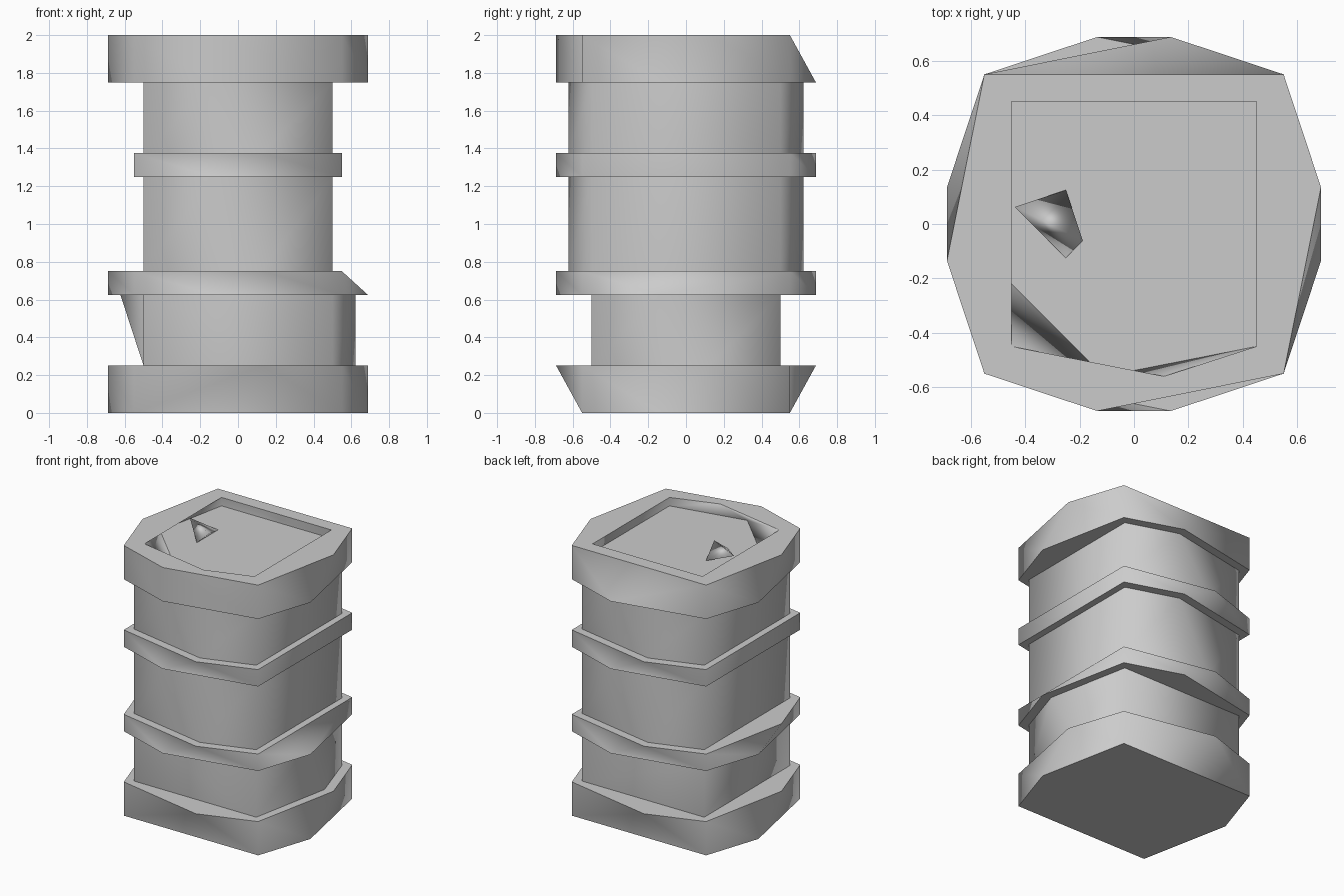
import bpy, bmesh

if "Cube" in bpy.data.objects:
    bpy.data.objects.remove(bpy.data.objects["Cube"])

def loop(z, half, bulge, off, signs):
    """Square loop whose sides (front, right, back, left) may carry one bulge point."""
    pts, dx, dy = [], 1, 0
    for s in signs:
        nx, ny = dy, -dx                       # outward normal of this side
        pts.append(((nx - dx) * half, (ny - dy) * half, z))
        if s:
            pts.append((nx * bulge + dx * off * s, ny * bulge + dy * off * s, z))
        dx, dy = -dy, dx
    return pts

def hull(bm, pts):
    verts = [bm.verts.new(p) for p in pts]
    res = bmesh.ops.convex_hull(bm, input=verts, use_existing_faces=False)
    faces = [g for g in res['geom'] if isinstance(g, bmesh.types.BMFace)]
    bmesh.ops.recalc_face_normals(bm, faces=faces)
    return faces

def finish(bm, name):
    bm.normal_update()
    bmesh.ops.dissolve_limit(bm, angle_limit=0.005, verts=bm.verts[:], edges=bm.edges[:])
    bm.normal_update()
    for f in bm.faces:
        f.smooth = True
    for e in bm.edges:
        flat = [abs(f.normal.z) > 0.99 for f in e.link_faces]
        e.smooth = not (any(flat) and not all(flat))
    me = bpy.data.meshes.new(name)
    bm.to_mesh(me)
    bm.free()
    ob = bpy.data.objects.new(name, me)
    bpy.context.collection.objects.link(ob)

WIDE, BODY = (0.55, 0.6875, 0.135), (0.5, 0.6225, 0.123)

# stave sections and hoops: name, size, bottom z + bulges, top z + bulges
sections = [
    ("base_band", WIDE, 0.0, (0, -1, 0, -1), 0.25, (1, 1, 1, 1)),
    ("lower_staves", BODY, 0.25, (0, 1, 0, 0), 0.625, (0, -1, 0, -1)),
    ("lower_hoop", WIDE, 0.625, (-1, -1, -1, -1), 0.75, (1, 0, 1, 1)),
    ("middle_staves", BODY, 0.75, (1, 0, 1, 0), 1.25, (-1, 0, -1, 0)),
    ("upper_hoop", WIDE, 1.25, (-1, 0, -1, 0), 1.375, (1, 0, 1, 0)),
    ("upper_staves", BODY, 1.375, (1, 0, 1, 0), 1.75, (-1, 0, -1, 0)),
]
for name, size, z0, s0, z1, s1 in sections:
    bm = bmesh.new()
    hull(bm, loop(z0, *size, s0) + loop(z1, *size, s1))
    finish(bm, name)

# top band with recessed lid
bm = bmesh.new()
hull(bm, loop(1.75, *WIDE, (-1, -1, -1, -1)) + loop(2.0, *WIDE, (-1, 1, 0, 1)))
rim = loop(2.0, 0.45, 0.56, 0.11, (1, 0, 0, 0))
lid_z = 1.9375
lid = [(-0.56, -0.11, lid_z), (-0.11, -0.56, lid_z), (0.45, -0.45, lid_z),
       (0.45, 0.45, lid_z), (-0.45, 0.45, lid_z)]
inner = hull(bm, rim + lid)
bmesh.ops.reverse_faces(bm, faces=inner)
caps = [f for f in bm.faces if all(abs(v.co.z - 2) < 1e-4 for v in f.verts)]
bmesh.ops.delete(bm, geom=caps, context='FACES')
edges = [e for e in bm.edges if len(e.link_faces) == 1]
bmesh.ops.triangle_fill(bm, edges=edges, use_beauty=True, use_dissolve=False, normal=(0, 0, 1))
bm.normal_update()
for f in bm.faces:
    if all(abs(v.co.z - 2) < 1e-4 for v in f.verts) and f.normal.z < 0:
        f.normal_flip()
finish(bm, "top_band")

# bung: ridge above two base points
bm = bmesh.new()
hull(bm, [(-0.4375, 0.0625, 2), (-0.1875, -0.0625, 2),
          (-0.25, 0.125, lid_z), (-0.25, -0.125, lid_z)])
finish(bm, "bung")
